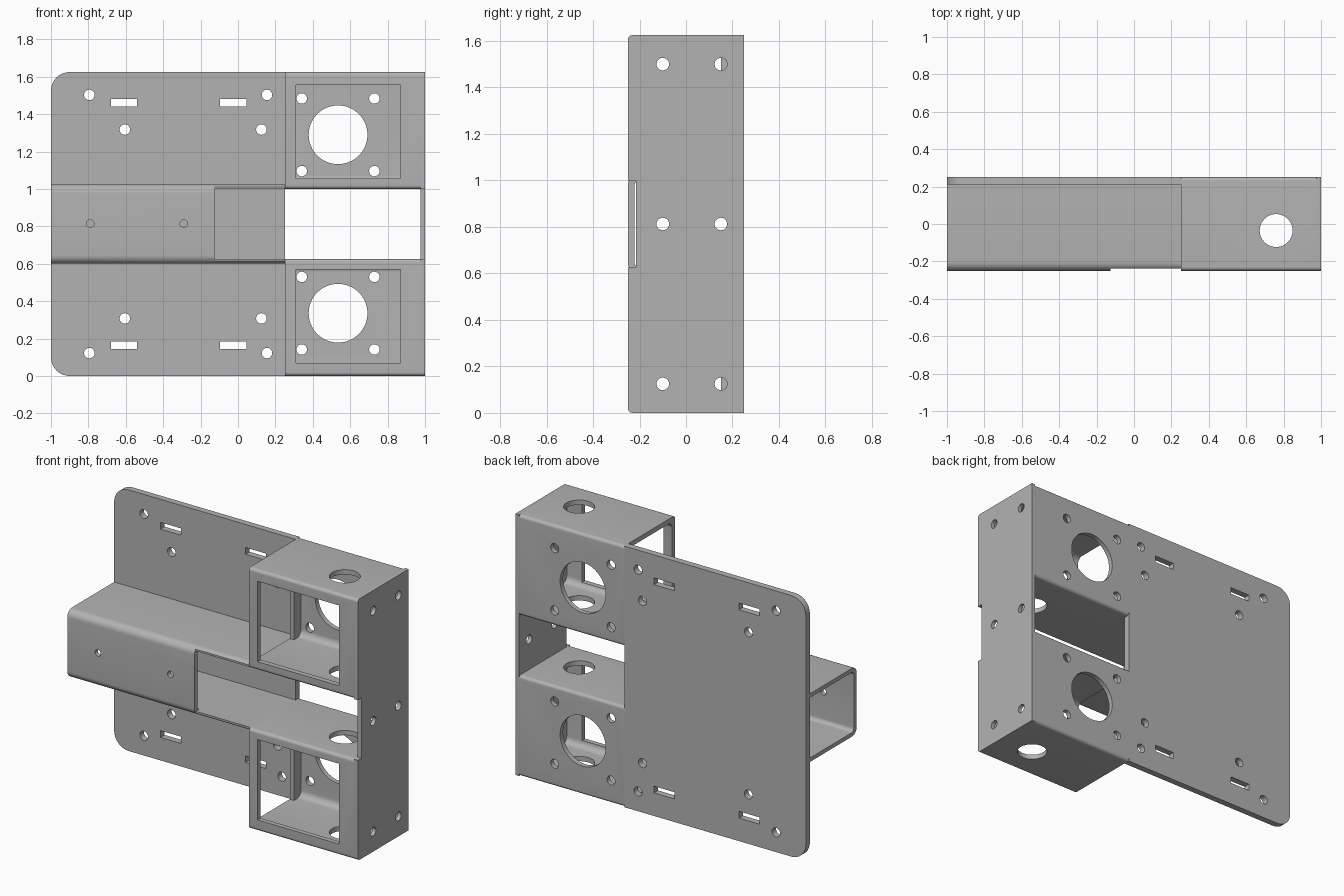
import bpy, bmesh, math

cube = bpy.data.objects.get("Cube")
if cube:
    bpy.data.objects.remove(cube, do_unlink=True)

steel = bpy.data.materials.new("grey metal")
steel.use_nodes = True
GREY = (0.45, 0.45, 0.45, 1)
steel.diffuse_color = GREY
steel.node_tree.nodes["Principled BSDF"].inputs["Base Color"].default_value = GREY

HEIGHT = 1.625
MID = HEIGHT / 2


def rect(a0, a1, b0, b1, low_r=0, high_r=0):
    """Rectangle whose corners at a0 and at a1 have their own radii."""
    pts = []
    for a, b, r, start in ((a0, b0, low_r, 180), (a1, b0, high_r, 270),
                           (a1, b1, high_r, 0), (a0, b1, low_r, 90)):
        ca = a + r if a == a0 else a - r
        cb = b + r if b == b0 else b - r
        for i in range(9 if r else 1):
            t = math.radians(start + i * 90 / 8)
            pts.append((ca + r * math.cos(t), cb + r * math.sin(t)))
    return pts


def circle(a, b, r, n=40):
    return [(a + r * math.cos(i * math.tau / n), b + r * math.sin(i * math.tau / n))
            for i in range(n)]


def prism(name, pts, axis, lo, hi):
    """Extrude a profile along x, y or z."""
    place = {"x": lambda a, b, t: (t, a, b),
             "y": lambda a, b, t: (a, t, b),
             "z": lambda a, b, t: (a, b, t)}[axis]
    bm = bmesh.new()
    low = [bm.verts.new(place(a, b, lo)) for a, b in pts]
    high = [bm.verts.new(place(a, b, hi)) for a, b in pts]
    bm.faces.new(low)
    bm.faces.new(high)
    for i in range(len(pts)):
        j = (i + 1) % len(pts)
        bm.faces.new((low[i], low[j], high[j], high[i]))
    bmesh.ops.recalc_face_normals(bm, faces=bm.faces)
    mesh = bpy.data.meshes.new(name)
    bm.to_mesh(mesh)
    bm.free()
    mesh.materials.append(steel)
    obj = bpy.data.objects.new(name, mesh)
    bpy.context.collection.objects.link(obj)
    return obj


def activate(obj):
    bpy.ops.object.select_all(action="DESELECT")
    obj.select_set(True)
    bpy.context.view_layer.objects.active = obj


def cut(obj, pts, axis, lo, hi):
    """Subtract an extruded profile."""
    tool = prism("cutter", pts, axis, lo, hi)
    tool.hide_render = True
    mod = obj.modifiers.new("cut", "BOOLEAN")
    mod.operation = "DIFFERENCE"
    mod.solver = "EXACT"
    mod.object = tool
    activate(obj)
    bpy.ops.object.modifier_apply(modifier=mod.name)
    bpy.data.objects.remove(tool, do_unlink=True)


def finish(obj):
    activate(obj)
    bpy.ops.object.shade_smooth_by_angle(angle=math.radians(30))


# Back plate with slots and screw holes mirrored about mid height
plate = prism("back_plate", rect(-1, 0.25, 0, HEIGHT, low_r=0.1), "y", 0.21, 0.25)
for side in (-1, 1):
    for x, dz in ((-0.795, 0.69), (0.155, 0.69), (-0.605, 0.505), (0.125, 0.505)):
        cut(plate, circle(x, MID + side * dz, 0.028), "y", 0.1, 0.4)
    for x in (-0.61, -0.025):
        z = MID + side * 0.648
        cut(plate, rect(x - 0.07, x + 0.07, z - 0.021, z + 0.021), "y", 0.1, 0.4)
finish(plate)

# Central channel, its front wall cut away at one end
channel = prism("central_channel", rect(-0.25, 0.21, 0.6, 1.025, low_r=0.045), "x", -1, 0.25)
cut(channel, rect(-0.222, 0.3, 0.625, 1.0, low_r=0.025), "x", -1.1, 0.4)
cut(channel, rect(-0.4, -0.237, 0.5, 1.1), "x", -0.125, 0.4)
cut(channel, rect(-0.4, -0.19, 0.625, 1.0), "x", -0.125, 0.4)
for x in (-0.79, -0.29):
    cut(channel, circle(x, 0.815, 0.02), "y", -0.4, -0.1)
finish(channel)

# Two square tube housings, open towards the back plate
for name, side in (("lower_housing", -1), ("upper_housing", 1)):
    def zs(d0, d1):
        return sorted((MID + side * d0, MID + side * d1))

    z0, z1 = zs(0.1875, MID)
    box = prism(name, rect(-0.25, 0.25, z0, z1, 0.02, 0.02), "x", 0.25, 0.98)
    cut(box, rect(-0.22, 0.22, z0 + 0.03, z1 - 0.03, 0.04, 0.04), "x", 0.1, 1.1)
    # Front window
    cut(box, rect(0.31, 0.87, *zs(0.2425, 0.7425)), "y", -0.4, -0.1)
    # Large bore and four screw holes in the rear wall
    zc = MID + side * 0.477
    cut(box, circle(0.535, zc, 0.157, 64), "y", 0.1, 0.4)
    for dx in (-0.194, 0.194):
        for dz in (-0.194, 0.194):
            cut(box, circle(0.535 + dx, zc + dz, 0.028), "y", 0.1, 0.4)
    # Vertical bore through both horizontal walls
    cut(box, circle(0.76, -0.035, 0.088, 48), "z", z0 - 0.1, z1 + 0.1)
    finish(box)
    # Short inner lip at the open end
    lip = prism(name + "_lip", rect(0.252, 0.28, z0 + 0.025, z1 - 0.025), "y", 0.15, 0.225)
    finish(lip)

# Side plate joining the housings, notched in the middle of the front edge
side_plate = prism("side_plate", rect(-0.25, 0.25, 0, HEIGHT, low_r=0.02), "x", 0.975, 1)
cut(side_plate, rect(-0.4, -0.215, 0.625, 1.0), "x", 0.9, 1.1)
for y in (-0.1, 0.15):
    for z in (0.125, 0.8125, 1.5):
        cut(side_plate, circle(y, z, 0.027), "x", 0.9, 1.1)
finish(side_plate)
